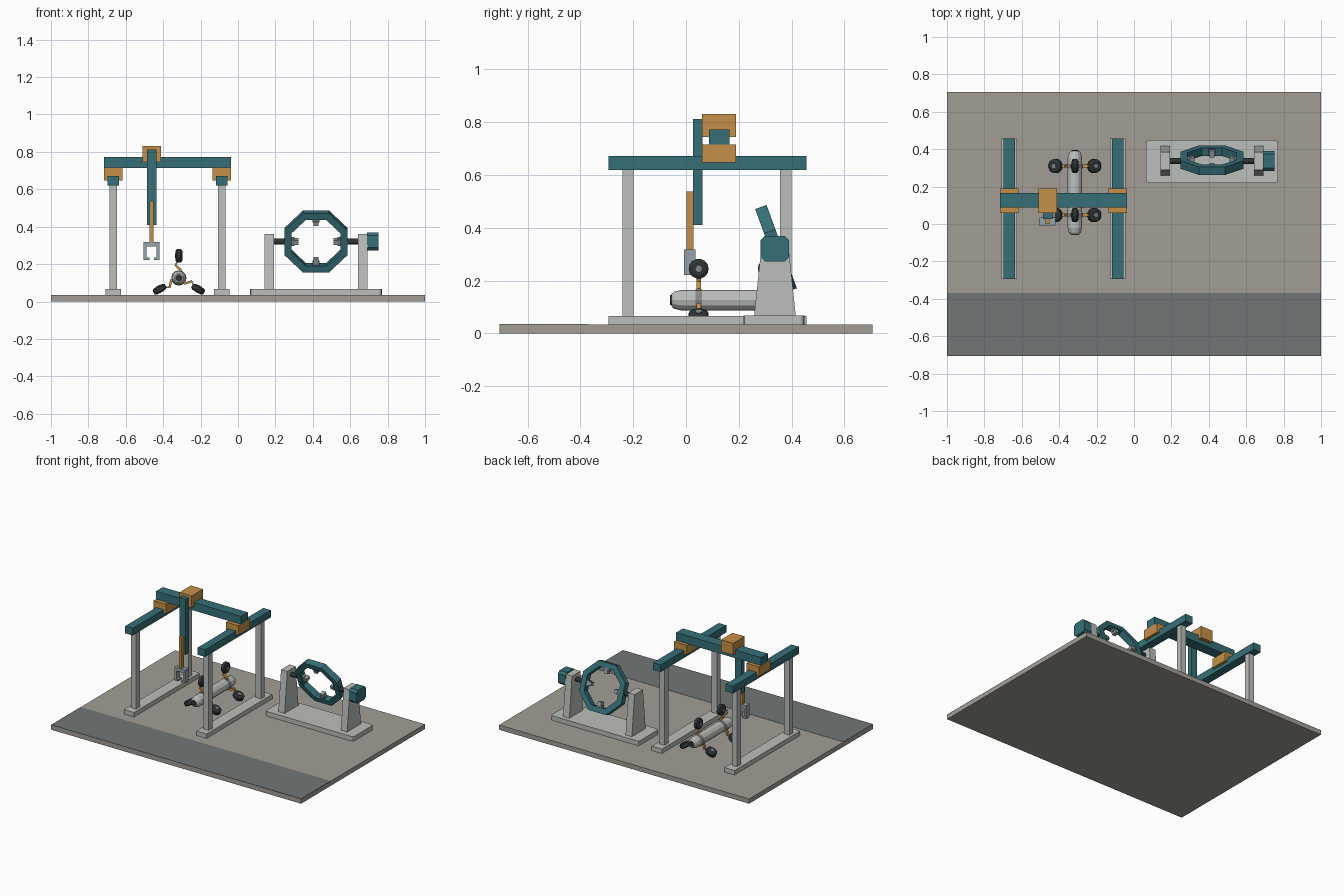
import bpy, bmesh
from math import pi, sin, cos, radians
from mathutils import Matrix, Vector

if "Cube" in bpy.data.objects:
    bpy.data.objects.remove(bpy.data.objects["Cube"])


def mat(name, r, g, b):
    m = bpy.data.materials.new(name)
    m.diffuse_color = (r, g, b, 1)
    m.use_nodes = True
    m.node_tree.nodes["Principled BSDF"].inputs["Base Color"].default_value = m.diffuse_color
    return m


TEAL = mat("teal", .036, .16, .185)
ORANGE = mat("orange", .56, .28, .065)
FLOOR = mat("floor", .36, .335, .30)
STRIP = mat("strip", .165, .18, .18)
PALE = mat("pale", .50, .52, .49)
DARK = mat("dark", .027, .034, .038)
STEEL = mat("steel", .30, .37, .40)
GREY = mat("grey", .25, .25, .25)


def finish(name, bm, m, xf=None, bevel=0, segs=1):
    bmesh.ops.recalc_face_normals(bm, faces=bm.faces)
    me = bpy.data.meshes.new(name)
    bm.to_mesh(me)
    bm.free()
    me.materials.append(m)
    ob = bpy.data.objects.new(name, me)
    bpy.context.collection.objects.link(ob)
    if xf is not None:
        ob.matrix_world = xf
    if bevel:
        b = ob.modifiers.new("bevel", 'BEVEL')
        b.width, b.segments = bevel, segs
    return ob


def box(name, x, y, z, m, xf=None, bevel=0):
    """Box from (min, max) ranges."""
    bm = bmesh.new()
    bmesh.ops.create_cube(bm, size=1)
    for v in bm.verts:
        for i, r in enumerate((x, y, z)):
            v.co[i] = (r[0] + r[1]) / 2 + v.co[i] * (r[1] - r[0])
    return finish(name, bm, m, xf, bevel)


def prism(name, pts, axis, lo, hi, m, xf=None, bevel=0, segs=1):
    """Extrude a 2D outline along an axis (0=x, 1=y, 2=z)."""
    bm = bmesh.new()
    vs = []
    for p in pts:
        c = list(p)
        c.insert(axis, lo)
        vs.append(bm.verts.new(c))
    f = bm.faces.new(vs)
    r = bmesh.ops.extrude_face_region(bm, geom=[f])
    d = Vector([hi - lo if i == axis else 0 for i in range(3)])
    bmesh.ops.translate(bm, vec=d, verts=[g for g in r["geom"] if isinstance(g, bmesh.types.BMVert)])
    return finish(name, bm, m, xf, bevel, segs)


def lathe(name, prof, n, m, xf=None, closed=False, phase=0):
    """Spin a (radius, y) profile round the y axis; closed joins its ends, else they are capped."""
    bm = bmesh.new()
    rings = [[bm.verts.new((r * cos(phase + 2 * pi * i / n), y, r * sin(phase + 2 * pi * i / n)))
              for i in range(n)] for r, y in prof]
    pairs = list(zip(rings, rings[1:])) + ([(rings[-1], rings[0])] if closed else [])
    for a, b in pairs:
        for i in range(n):
            j = (i + 1) % n
            bm.faces.new((a[i], a[j], b[j], b[i]))
    if not closed:
        bm.faces.new(rings[0])
        bm.faces.new(rings[-1])
    return finish(name, bm, m, xf)


T = Matrix.Translation
ALONG_X = Matrix.Rotation(-pi / 2, 4, 'Z')

# floor slab with a darker front walkway
box("floor_slab", (-1, 1), (-.707, .707), (0, .034), FLOOR)
box("front_walkway", (-1, 1), (-.707, -.37), (.030, .0355), STRIP)

# gantry side frames
for side, x in (("left", -.667), ("right", -.087)):
    box(side + "_foot", (x - .041, x + .041), (-.293, .457), (.034, .066), PALE)
    for end, y in (("front", -.22), ("back", .378)):
        box(f"{side}_{end}_column", (x - .021, x + .021), (y - .021, y + .021), (.06, .625), PALE)
    box(side + "_rail", (x - .03, x + .03), (-.293, .457), (.62, .672), TEAL)
    box(side + "_carriage", (x - .05, x + .05), (.06, .19), (.647, .716), ORANGE)

# cross beam, trolley and vertical mast
box("cross_beam", (-.717, -.037), (.088, .165), (.714, .773), TEAL)
box("trolley", (-.51, -.413), (.06, .19), (.745, .831), ORANGE)
box("mast", (-.487, -.437), (.027, .062), (.41, .813), TEAL)
box("mast_slider", (-.473, -.451), (.001, .029), (.31, .538), ORANGE)

# gripper: an open C pointing down
half = [(.012, .222), (.012, .235), (.027, .235), (.027, .295)]
outer = [(.042, .318), (.042, .222)]
right = half + [(0, .295)]
outline = ([(x, z) for x, z in half] + [(-x, z) for x, z in reversed(half)]
           + [(-x, z) for x, z in reversed(outer)] + outer)
prism("gripper", [(x - .462, z) for x, z in outline], 1, -.007, .036, STEEL)

# crawler body
PX, PZ = -.316, .126
lathe("crawler_body", [(.024, -.055), (.032, -.045), (.039, -.018), (.039, .352), (.032, .38), (.024, .39)],
      12, PALE, T((PX, 0, PZ)))
lathe("crawler_lens", [(.019, -.06), (.019, -.05)], 12, DARK, T((PX, 0, PZ)))
lathe("crawler_tail_cap", [(.019, .385), (.019, .395)], 12, DARK, T((PX, 0, PZ)))

# crawler legs and wheels, three at each end
for end, y in (("front", .048), ("back", .310)):
    lathe(end + "_collar", [(.041, -.012), (.041, .012)], 12, GREY, T((PX, y, PZ)))
    for k in range(3):
        xf = T((PX, y, PZ)) @ Matrix.Rotation(k * 2 * pi / 3, 4, 'Y')
        path = [(.008, .03), (.010, .042), (-.018, .068), (-.014, .078), (0, .092), (0, .112)]
        w = .006
        left = [(x - w, z - w * .4) for x, z in path]
        rite = [(x + w, z + w * .4) for x, z in path]
        prism(f"{end}_leg_{k + 1}", left + rite[::-1], 1, -.009, .009, ORANGE, xf)
        wx = xf @ T((0, 0, .119)) @ ALONG_X
        lathe(f"{end}_wheel_{k + 1}", [(.026, -.018), (.038, -.011), (.038, .011), (.026, .018)], 14, DARK, wx)
        lathe(f"{end}_wheel_hub_{k + 1}", [(.012, -.020), (.012, .020)], 10, GREY, wx)

# turning station base with clipped upright corners
RX, RY, RZ = .417, .337, .321
c = .015
x0, x1, y0, y1 = .064, .769, .218, .448
prism("station_base", [(x0 + c, y0), (x1 - c, y0), (x1 - c * .3, y0 + c * .3), (x1, y0 + c), (x1, y1 - c),
                       (x1 - c * .3, y1 - c * .3), (x1 - c, y1), (x0 + c, y1), (x0 + c * .3, y1 - c * .3),
                       (x0, y1 - c), (x0, y0 + c), (x0 + c * .3, y0 + c * .3)], 2, .034, .067, PALE)

# tapered posts and axles
for side, s in (("left", -1), ("right", 1)):
    px = RX + s * .25
    prism(side + "_post", [(RY - .079, .065), (RY + .079, .065), (RY + .048, .36), (RY - .048, .36)],
          0, px - .025, px + .025, PALE)
    lathe(side + "_axle", [(.015, -.042), (.015, .042)], 12, DARK,
          T((RX + s * .196, RY, RZ)) @ ALONG_X)

# drive motor
b = .016
hw, hz = .054, .048
prism("drive_motor", [(RY + u, RZ + v) for u, v in (
    (-hw + b, -hz), (hw - b, -hz), (hw, -hz + b), (hw, hz - b), (hw - b, hz),
    (-hw + b, hz), (-hw, hz - b), (-hw, -hz + b))], 0, .690, .750, TEAL)

# tilted octagonal clamp ring with four jaws
tilt = T((RX, RY + .004, RZ)) @ Matrix.Rotation(radians(20), 4, 'X')
k = 1 / cos(pi / 8)
lathe("clamp_ring", [(.168 * k, -.023), (.168 * k, .023), (.131 * k, .023), (.131 * k, -.023)],
      8, TEAL, tilt, closed=True, phase=pi / 8)
for i in range(4):
    xf = tilt @ Matrix.Rotation(i * pi / 2, 4, 'Y')
    box(f"jaw_stem_{i + 1}", (-.020, .020), (-.015, .015), (.114, .136), GREY, xf)
    box(f"jaw_pad_{i + 1}", (-.013, .013), (-.018, .018), (.094, .118), STEEL, xf)
